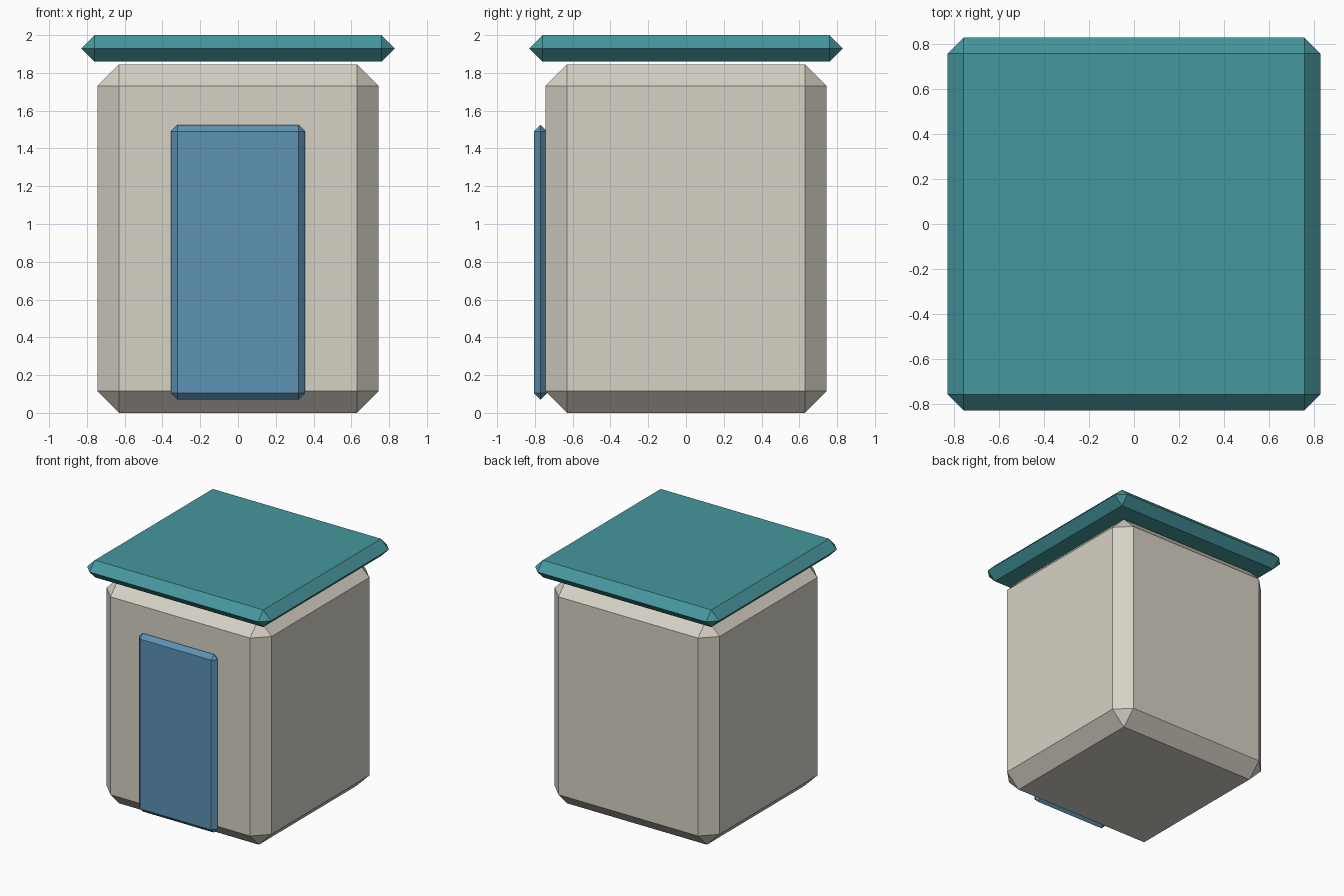
import bpy, bmesh
from mathutils import Vector

cube = bpy.data.objects.get("Cube")
if cube:
    bpy.data.objects.remove(cube, do_unlink=True)


def material(name, rgb):
    mat = bpy.data.materials.new(name)
    mat.use_nodes = True
    mat.diffuse_color = (*rgb, 1)
    mat.node_tree.nodes["Principled BSDF"].inputs["Base Color"].default_value = (*rgb, 1)
    return mat


def chamfered_box(name, low, high, chamfer, mat):
    low, high = Vector(low), Vector(high)
    bm = bmesh.new()
    bmesh.ops.create_cube(bm, size=1)
    for v in bm.verts:
        v.co = (low + high) / 2 + v.co * (high - low)
    bmesh.ops.bevel(bm, geom=bm.edges[:], offset=chamfer, segments=1,
                    affect='EDGES', clamp_overlap=True)
    # Thin slabs chamfer down to a single ridge
    bmesh.ops.remove_doubles(bm, verts=bm.verts[:], dist=0.001)
    bmesh.ops.recalc_face_normals(bm, faces=bm.faces[:])
    mesh = bpy.data.meshes.new(name)
    bm.to_mesh(mesh)
    bm.free()
    mesh.materials.append(mat)
    obj = bpy.data.objects.new(name, mesh)
    bpy.context.collection.objects.link(obj)
    return obj


stone = material("warm grey", (0.68, 0.64, 0.56))
teal = material("teal", (0.06, 0.31, 0.34))
blue = material("blue", (0.11, 0.29, 0.46))

# Main cabin, floating roof slab and front door panel
chamfered_box("cabin_body", (-0.745, -0.745, 0), (0.745, 0.745, 1.845), 0.115, stone)
chamfered_box("roof_slab", (-0.83, -0.83, 1.86), (0.83, 0.83, 2.0), 0.0699, teal)
chamfered_box("front_door", (-0.355, -0.805, 0.07), (0.355, -0.735, 1.525), 0.0349, blue)
